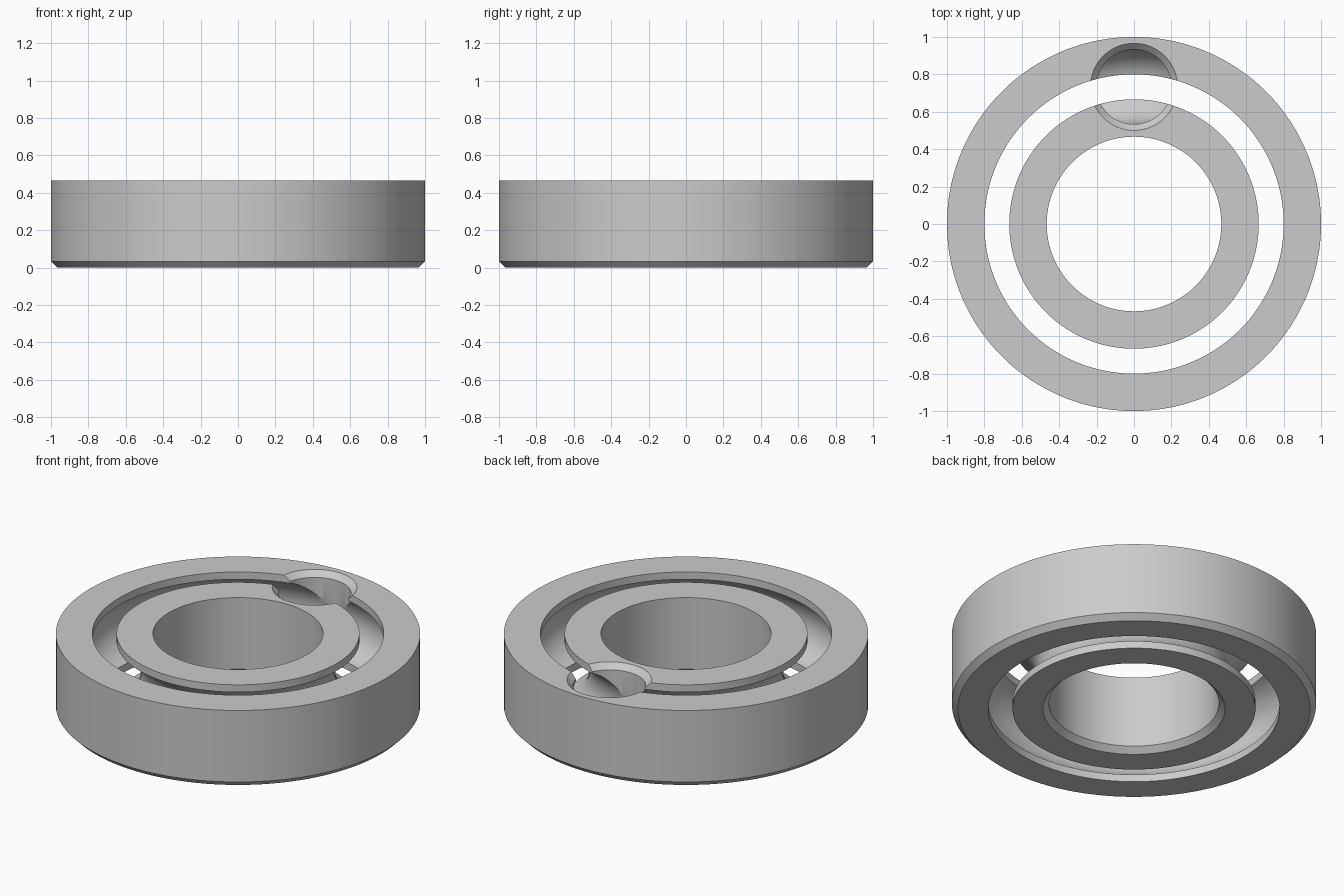
import bpy
import bmesh
import math

HEIGHT = 0.4667
MID = HEIGHT / 2
TRACK = 0.7333      # radius of the ball track
BALL = 0.2          # ball groove radius
BEVEL = 0.0333
SEGMENTS = 180

if "Cube" in bpy.data.objects:
    bpy.data.objects.remove(bpy.data.objects["Cube"], do_unlink=True)

steel = bpy.data.materials.new("grey_steel")
steel.use_nodes = True
grey = (0.6, 0.6, 0.6, 1)
steel.diffuse_color = grey
steel.node_tree.nodes["Principled BSDF"].inputs["Base Color"].default_value = grey


def revolve(name, profile, segments):
    """Spin a closed (radius, z) profile around z into a solid ring."""
    bm = bmesh.new()
    rings = []
    for i in range(segments):
        a = math.tau * i / segments
        rings.append([bm.verts.new((r * math.cos(a), r * math.sin(a), z)) for r, z in profile])
    n = len(profile)
    for i, ring in enumerate(rings):
        nxt = rings[(i + 1) % segments]
        for j in range(n):
            k = (j + 1) % n
            bm.faces.new((ring[j], nxt[j], nxt[k], ring[k]))
    bmesh.ops.remove_doubles(bm, verts=bm.verts, dist=1e-6)
    bmesh.ops.dissolve_degenerate(bm, edges=bm.edges, dist=1e-6)
    bmesh.ops.recalc_face_normals(bm, faces=bm.faces)
    mesh = bpy.data.meshes.new(name)
    bm.to_mesh(mesh)
    bm.free()
    mesh.materials.append(steel)
    obj = bpy.data.objects.new(name, mesh)
    bpy.context.collection.objects.link(obj)
    return obj


def race_profile(wall, lip, steps=28):
    """Race section: plain bevelled wall on one side, ball groove on the other."""
    side = 1 if wall > lip else -1
    half = math.acos(abs(lip - TRACK) / BALL)
    points = [(lip, HEIGHT), (wall, HEIGHT), (wall, BEVEL), (wall - side * BEVEL, 0), (lip, 0)]
    for i in range(steps + 1):
        a = -half + 2 * half * i / steps
        points.append((TRACK + side * BALL * math.cos(a), MID + BALL * math.sin(a)))
    return points


# Outer and inner races
races = [revolve("outer_race", race_profile(1.0, 0.8), SEGMENTS),
         revolve("inner_race", race_profile(0.4667, 0.6667), SEGMENTS)]

# Countersunk ball filling hole at the back
over = 0.05
hole = BALL - 0.0005
cutter = revolve("filling_hole_cutter",
                 [(0, MID), (hole, MID), (hole, HEIGHT - BEVEL),
                  (hole + BEVEL + over, HEIGHT + over), (0, HEIGHT + over)], 96)
cutter.location.y = TRACK
cutter.hide_render = True

for race in races:
    cut = race.modifiers.new("filling_hole", "BOOLEAN")
    cut.operation = "DIFFERENCE"
    cut.solver = "EXACT"
    cut.object = cutter
    bpy.ops.object.select_all(action="DESELECT")
    race.select_set(True)
    bpy.context.view_layer.objects.active = race
    bpy.ops.object.modifier_apply(modifier=cut.name)
    bpy.ops.object.shade_smooth_by_angle(angle=math.radians(25))

bpy.data.objects.remove(cutter, do_unlink=True)
